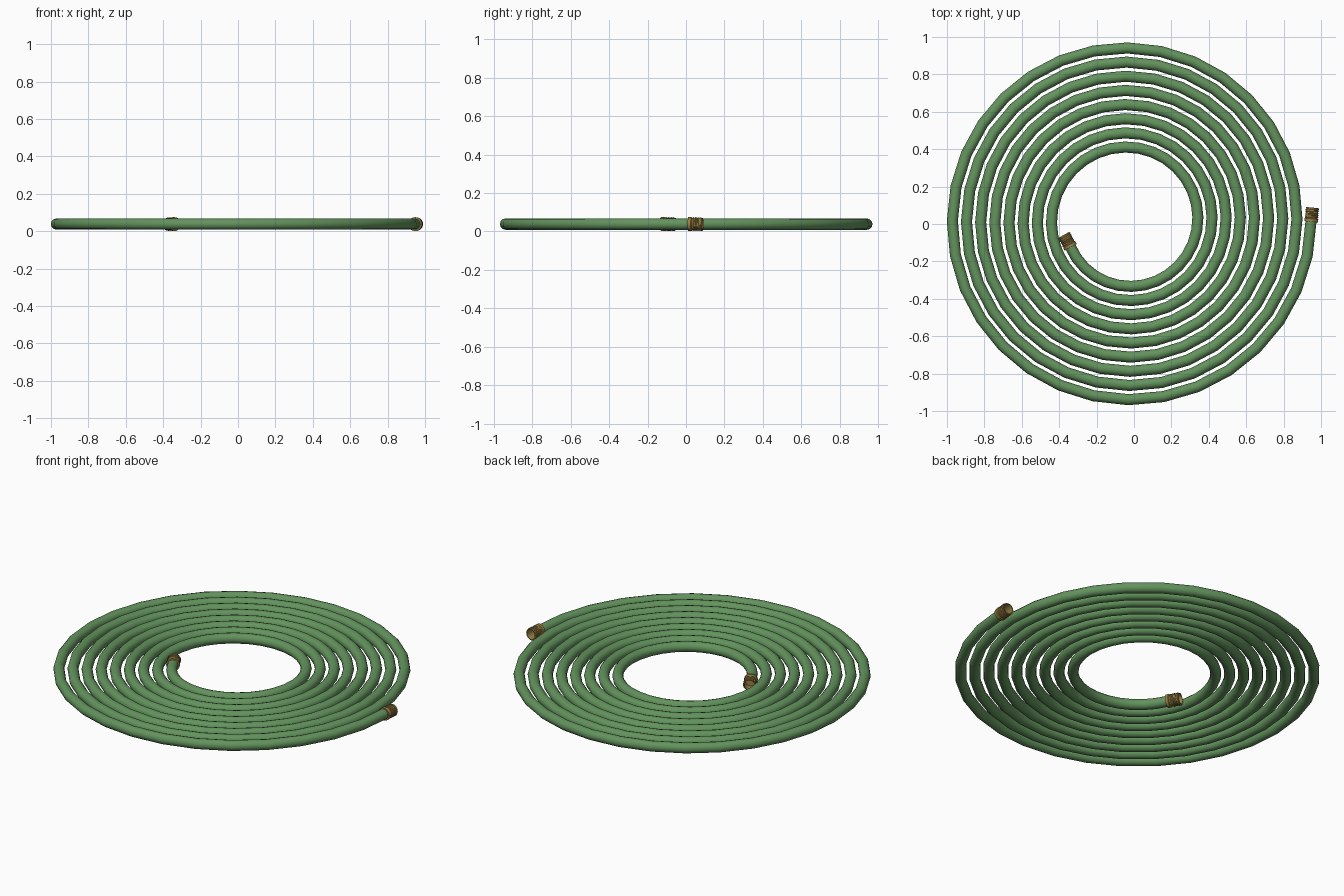
import bpy
from math import cos, sin, pi, tau
from mathutils import Vector

if "Cube" in bpy.data.objects:
    bpy.data.objects.remove(bpy.data.objects["Cube"])


def material(name, color):
    mat = bpy.data.materials.new(name)
    mat.use_nodes = True
    mat.diffuse_color = color
    mat.node_tree.nodes["Principled BSDF"].inputs["Base Color"].default_value = color
    return mat


green = material("hose green", (0.125, 0.29, 0.11, 1))
brass = material("brass", (0.32, 0.22, 0.06, 1))

CENTER = Vector((-0.031, 0.02, 0.038))
OUTER, PITCH, TURNS, STEPS = 0.978, 0.0757, 8.43, 32
HOSE_RADIUS = 0.0295


def swept_tube(name, points, radius, resolution, mat):
    """Poly curve with a round bevel, converted to a smooth mesh."""
    curve = bpy.data.curves.new(name, "CURVE")
    curve.dimensions = "3D"
    curve.bevel_depth = radius
    curve.bevel_resolution = resolution
    curve.use_fill_caps = True
    spline = curve.splines.new("POLY")
    spline.points.add(len(points) - 1)
    for target, p in zip(spline.points, points):
        target.co = (*p, 1)
    obj = bpy.data.objects.new(name, curve)
    bpy.context.collection.objects.link(obj)
    curve.materials.append(mat)
    bpy.ops.object.select_all(action="DESELECT")
    obj.select_set(True)
    bpy.context.view_layer.objects.active = obj
    bpy.ops.object.convert(target="MESH")
    obj = bpy.context.object
    bpy.ops.object.shade_smooth_by_angle(angle=pi / 4)
    return obj


def lathe(name, profile, sides, mat):
    """Closed (radius, height) profile revolved around z."""
    n = len(profile)
    verts = [(r * cos(tau * i / sides), r * sin(tau * i / sides), z)
             for i in range(sides) for r, z in profile]
    faces = [(i * n + j, (i + 1) % sides * n + j,
              (i + 1) % sides * n + (j + 1) % n, i * n + (j + 1) % n)
             for i in range(sides) for j in range(n)]
    mesh = bpy.data.meshes.new(name)
    mesh.from_pydata(verts, [], faces)
    mesh.materials.append(mat)
    obj = bpy.data.objects.new(name, mesh)
    bpy.context.collection.objects.link(obj)
    bpy.ops.object.select_all(action="DESELECT")
    obj.select_set(True)
    bpy.context.view_layer.objects.active = obj
    bpy.ops.object.shade_smooth_by_angle(angle=pi / 6)
    return obj


# Coiled hose, winding clockwise and inward
def spiral(turn):
    r = OUTER - PITCH * turn
    return CENTER + Vector((r * cos(tau * turn), -r * sin(tau * turn), 0))


count = round(TURNS * STEPS)
path = [spiral(TURNS * i / count) for i in range(count + 1)]
swept_tube("hose", path, HOSE_RADIUS, 4, green)


# Threaded hollow coupling at each end
def coupling(name, position, direction):
    rotation = Vector(direction).to_track_quat("Z", "Y")
    body = lathe(name + "_body", [
        (0.025, 0), (0.037, 0), (0.037, 0.016), (0.0325, 0.02),
        (0.0325, 0.076), (0.028, 0.076), (0.028, 0.022), (0, 0.022), (0, 0)],
        24, brass)
    helix = []
    loops, per_loop = 5, 24
    for i in range(loops * per_loop + 1):
        a = tau * i / per_loop
        helix.append((0.0325 * cos(a), 0.0325 * sin(a),
                      0.023 + 0.05 * i / (loops * per_loop)))
    thread = swept_tube(name + "_thread", helix, 0.0035, 1, brass)
    for obj in (body, thread):
        obj.rotation_mode = "QUATERNION"
        obj.rotation_quaternion = rotation
        obj.location = position


coupling("outer_coupling", path[0] - Vector((0, 0.008, 0)), (0.1, 1, 0))
coupling("inner_coupling", path[-1], path[-1] - path[-2])
